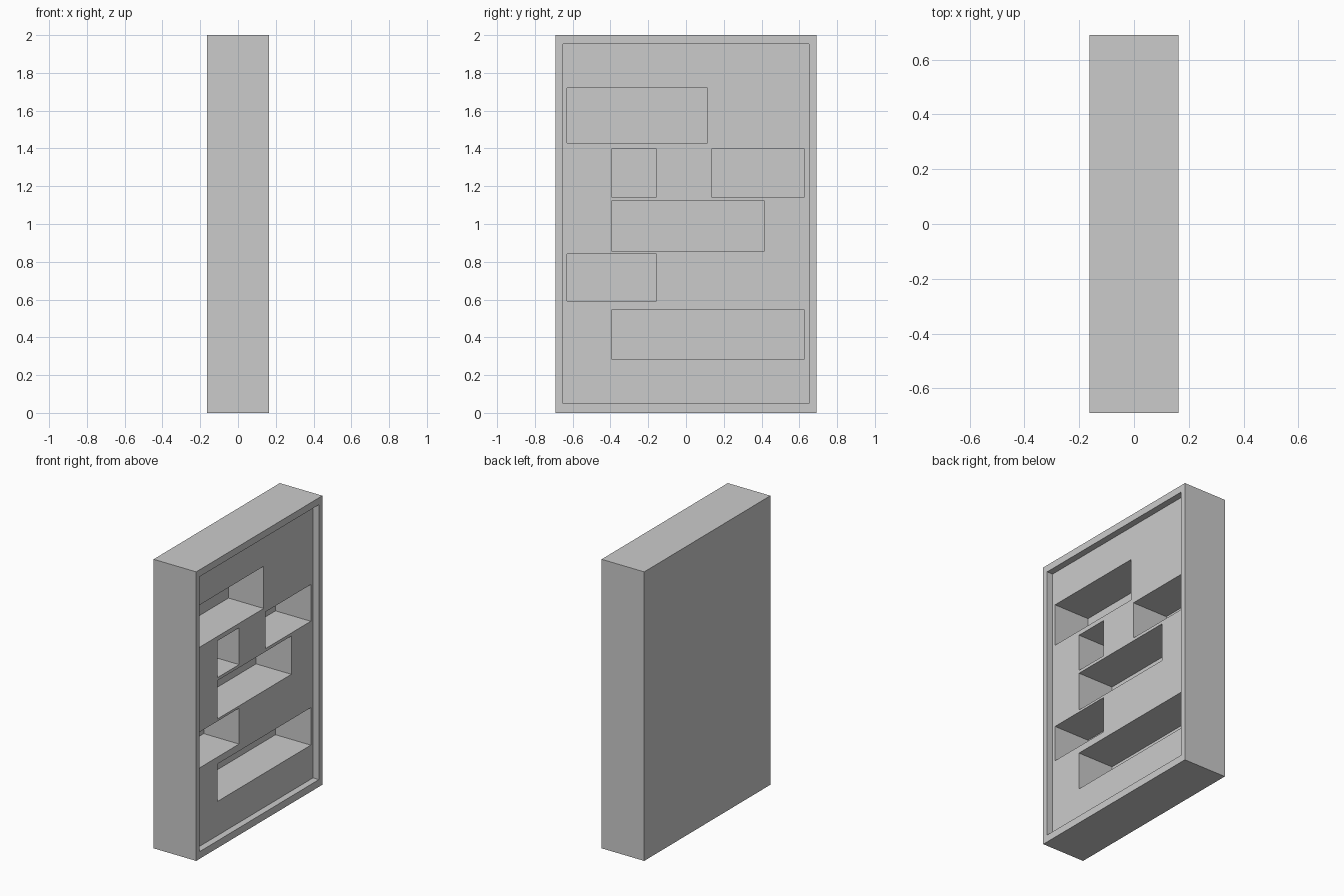
import bpy

if "Cube" in bpy.data.objects:
    bpy.data.objects.remove(bpy.data.objects["Cube"])

HX, HY, H = 0.163, 0.69, 2.0      # half depth, half width, height
PANEL_X = 0.118                   # face of the recessed panel
NICHE_BACK = -0.152               # back wall of the niches


def box(name, x0, x1, y0, y1, z0, z1):
    bpy.ops.mesh.primitive_cube_add(
        size=1, location=((x0 + x1) / 2, (y0 + y1) / 2, (z0 + z1) / 2))
    ob = bpy.context.object
    ob.name = name
    ob.scale = (x1 - x0, y1 - y0, z1 - z0)
    bpy.ops.object.transform_apply(location=False, rotation=False, scale=True)
    return ob


def cut(target, cutter):
    mod = target.modifiers.new(cutter.name, 'BOOLEAN')
    mod.operation = 'DIFFERENCE'
    mod.solver = 'EXACT'
    mod.object = cutter
    bpy.context.view_layer.objects.active = target
    bpy.ops.object.modifier_apply(modifier=mod.name)
    bpy.data.objects.remove(cutter, do_unlink=True)


# Solid case
case = box("shelf_case", -HX, HX, -HY, HY, 0, H)

# Shallow recess that leaves a thin rim
cut(case, box("recess_cutter", PANEL_X, HX + 0.1, -0.652, 0.652, 0.05, 1.952))

# Deep niches: y range, z range
niches = [
    (-0.629, 0.113, 1.428, 1.72),
    (-0.395, -0.157, 1.143, 1.397),
    (0.134, 0.627, 1.143, 1.397),
    (-0.395, 0.415, 0.857, 1.122),
    (-0.629, -0.157, 0.593, 0.841),
    (-0.395, 0.627, 0.286, 0.545),
]
for n in niches:
    cut(case, box("niche_cutter", NICHE_BACK, HX + 0.1, *n))
